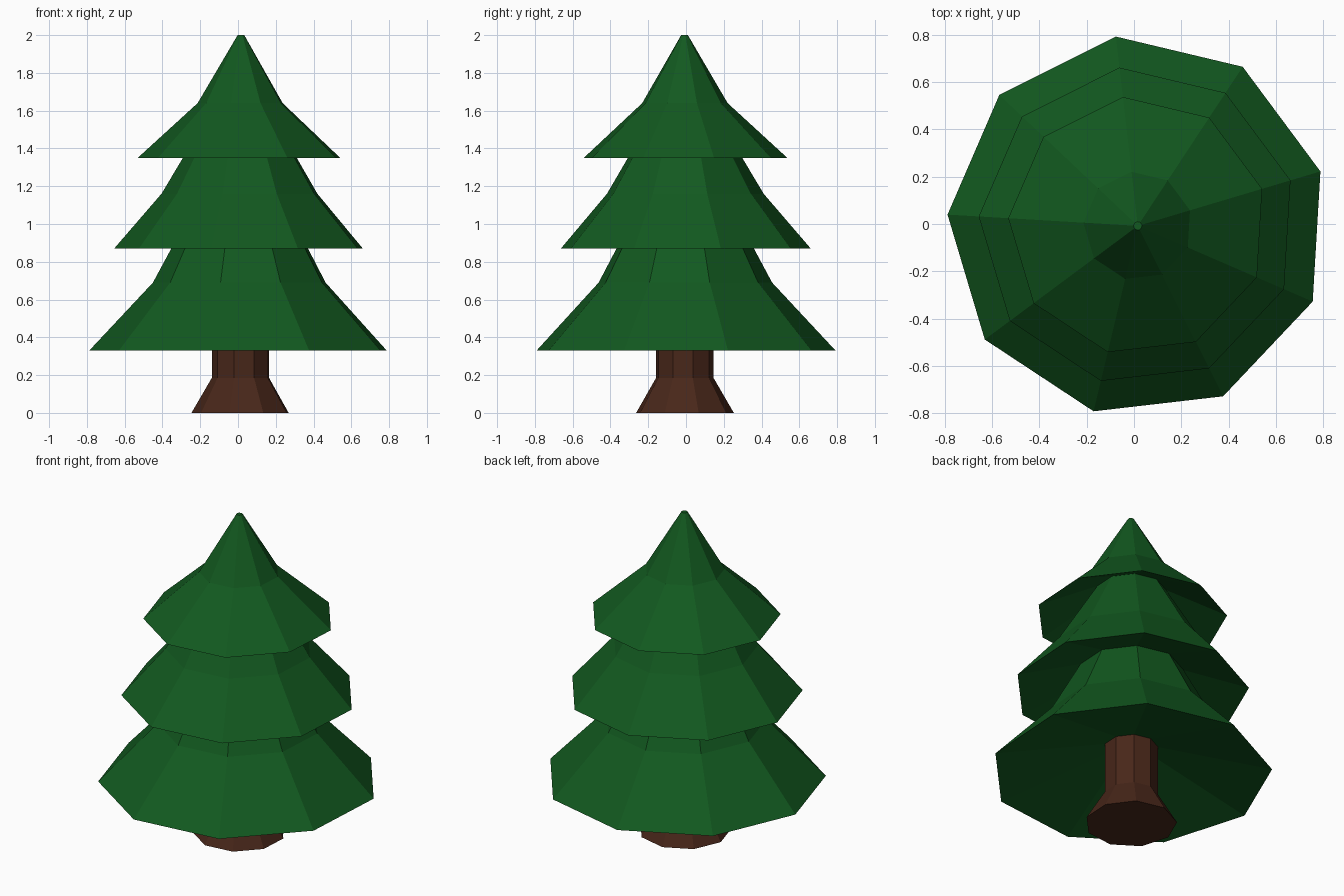
import bpy, bmesh, math

if "Cube" in bpy.data.objects:
    bpy.data.objects.remove(bpy.data.objects["Cube"])

SIDES = 9
TURN = math.radians(16.6)
CX, CY = 0.016, -0.008


def material(name, rgb):
    mat = bpy.data.materials.new(name)
    mat.diffuse_color = (*rgb, 1)
    mat.use_nodes = True
    mat.node_tree.nodes["Principled BSDF"].inputs["Base Color"].default_value = mat.diffuse_color
    return mat


def lathe(name, profile, mat):
    """Revolve (radius, z) points into a closed, flat-shaded nine-sided solid."""
    bm = bmesh.new()
    rings = []
    for r, z in profile:
        ring = []
        for i in range(SIDES):
            a = TURN + i * math.tau / SIDES
            ring.append(bm.verts.new((CX + r * math.cos(a), CY + r * math.sin(a), z)))
        rings.append(ring)
    for low, high in zip(rings, rings[1:]):
        for i in range(SIDES):
            j = (i + 1) % SIDES
            bm.faces.new((low[i], low[j], high[j], high[i]))
    bm.faces.new(rings[0][::-1])
    bm.faces.new(rings[-1])
    bmesh.ops.recalc_face_normals(bm, faces=bm.faces)
    mesh = bpy.data.meshes.new(name)
    bm.to_mesh(mesh)
    bm.free()
    mesh.materials.append(mat)
    obj = bpy.data.objects.new(name, mesh)
    bpy.context.collection.objects.link(obj)
    return obj


bark = material("bark", (0.065, 0.02, 0.01))
needles = material("needles", (0.006, 0.10, 0.014))

# Trunk with flared foot, its top sunk just into the foliage
lathe("trunk", [(0.263, 0), (0.155, 0.185), (0.155, 0.52)], bark)

# Foliage: three skirts with hollowed undersides, one continuous profile
lathe("foliage", [
    (0.15, 0.50), (0.805, 0.33), (0.467, 0.69),
    (0.30, 1.00), (0.673, 0.87), (0.422, 1.16),
    (0.20, 1.53), (0.548, 1.35), (0.23, 1.64),
    (0.018, 2.00),
], needles)
